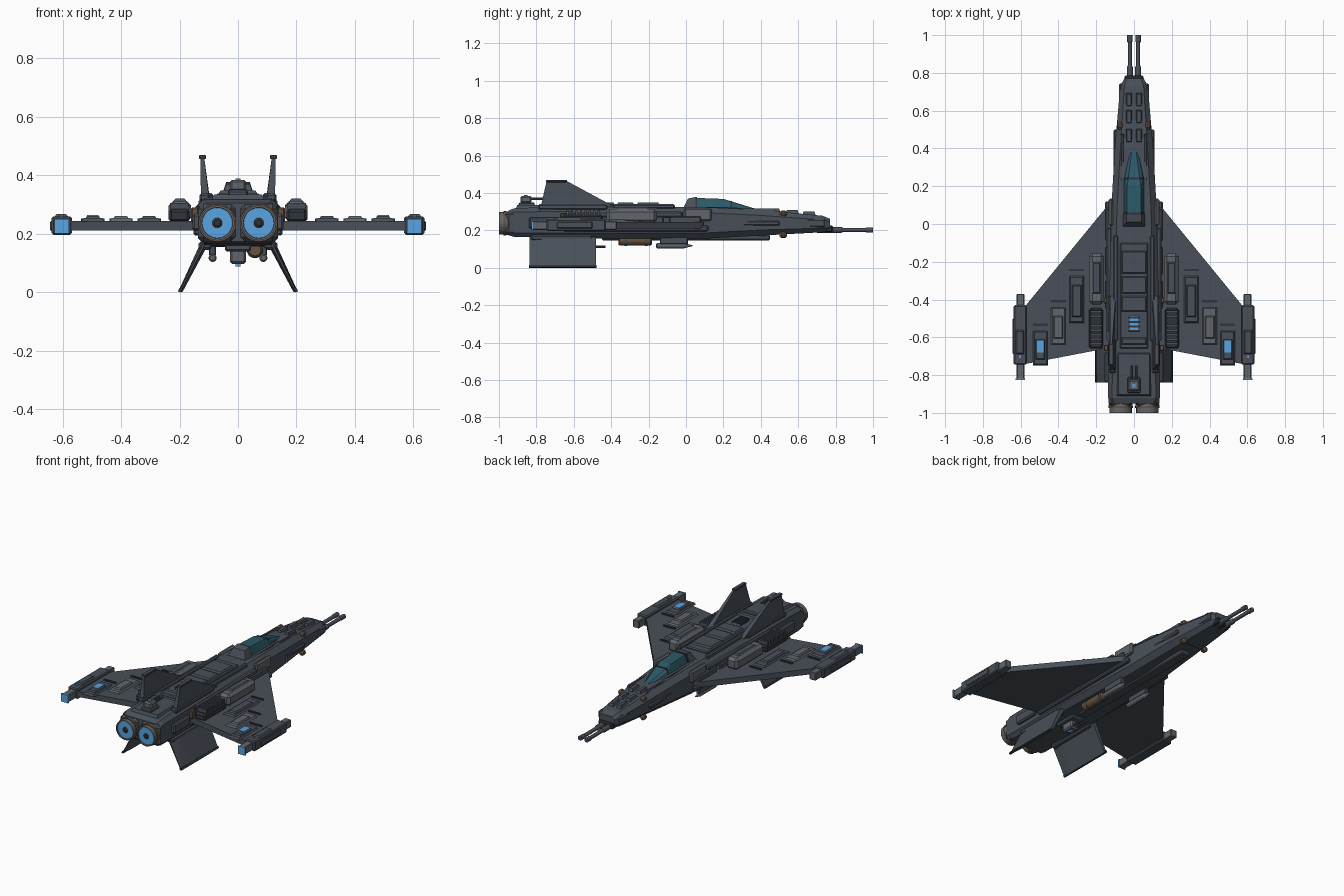
import bpy, bmesh, math
from mathutils import Matrix, Vector

if "Cube" in bpy.data.objects:
    bpy.data.objects.remove(bpy.data.objects["Cube"])


def mat(name, *rgb):
    m = bpy.data.materials.new(name)
    m.diffuse_color = (*rgb, 1)
    m.use_nodes = True
    m.node_tree.nodes["Principled BSDF"].inputs["Base Color"].default_value = m.diffuse_color
    return m


HULL = mat("slate", .067, .08, .1)
LIGHT = mat("light_slate", .12, .13, .145)
DARK = mat("dark_slate", .03, .034, .04)
GLASS = mat("teal_glass", .025, .1, .135)
BLUE = mat("blue_glow", .1, .37, .75)
BRASS = mat("brass", .13, .085, .05)


def finish(name, bm, m, mirror=False, smooth=False):
    bmesh.ops.recalc_face_normals(bm, faces=bm.faces[:])
    me = bpy.data.meshes.new(name)
    bm.to_mesh(me)
    bm.free()
    me.materials.append(m)
    for p in me.polygons:
        p.use_smooth = smooth and len(p.vertices) == 4
    ob = bpy.data.objects.new(name, me)
    bpy.context.collection.objects.link(ob)
    if mirror:
        ob.modifiers.new("mirror", 'MIRROR').use_mirror_merge = False
    return ob


def hull(name, pts, m=HULL, mirror=False, bevel=0):
    """Convex solid around a few points."""
    bm = bmesh.new()
    for p in pts:
        bm.verts.new(p)
    r = bmesh.ops.convex_hull(bm, input=bm.verts[:])
    bmesh.ops.dissolve_limit(bm, angle_limit=.01, verts=bm.verts[:], edges=bm.edges[:])
    if bevel:
        bmesh.ops.bevel(bm, geom=bm.edges[:], offset=bevel, segments=1, affect='EDGES')
    return finish(name, bm, m, mirror)


def box(name, x0, x1, y0, y1, z0, z1, m=HULL, mirror=False, bevel=0):
    return hull(name, [(x, y, z) for x in (x0, x1) for y in (y0, y1) for z in (z0, z1)], m, mirror, bevel)


def panel(name, x0, x1, y0, y1, z0, z1, m=HULL, mirror=True, s=.008):
    """Raised plate with sloping sides."""
    return hull(name, [(x, y, z0) for x in (x0, x1) for y in (y0, y1)] +
                [(x, y, z1) for x in (x0 + s, x1 - s) for y in (y0 + s, y1 - s)], m, mirror)


def lathe(name, x, z, prof, m=HULL, mirror=True, n=20):
    """Profile of (y, radius) turned about an axis along y."""
    bm = bmesh.new()
    rings = [[bm.verts.new((x + r * math.cos(2 * math.pi * i / n), y, z + r * math.sin(2 * math.pi * i / n)))
              for i in range(n)] for y, r in prof]
    for a, b in zip(rings, rings[1:]):
        for i in range(n):
            bm.faces.new((a[i], a[i - 1], b[i - 1], b[i]))
    bm.faces.new(rings[0])
    bm.faces.new(rings[-1])
    ob = finish(name, bm, m, mirror)
    return ob


# fuselage: chamfered sections (y, half width, bottom, top, chamfer)
secs = [(-.95, .125, .175, .305, .02), (-.92, .137, .165, .318, .02), (-.6, .137, .158, .33, .028),
        (.08, .12, .155, .325, .03), (.4, .102, .172, .31, .03), (.73, .073, .19, .278, .022),
        (.77, .052, .2, .262, .015)]
bm = bmesh.new()
rings = []
for y, w, b, t, c in secs:
    half = [(w - c, b), (w, b + c), (w, t - c), (w - c, t)]
    rings.append([bm.verts.new((x, y, z)) for x, z in half + [(-x, z) for x, z in half[::-1]]])
for a, b in zip(rings, rings[1:]):
    for i in range(8):
        bm.faces.new((a[i], a[i - 1], b[i - 1], b[i]))
bm.faces.new(rings[0])
bm.faces.new(rings[-1])
finish("fuselage", bm, HULL)

# twin engines
box("engine_housing", .006, .136, -.965, -.88, .172, .304, HULL, True, .018)
lathe("engine_nozzle", .071, .238, [(-.95, .062), (-.965, .064), (-.975, .06), (-1, .06), (-1, .053), (-.985, .05)], LIGHT)
lathe("nozzle_band", .071, .238, [(-.963, .065), (-.975, .065)], BRASS)
lathe("engine_glow", .071, .238, [(-.994, .054), (-.97, .054)], BLUE)
lathe("engine_hub", .071, .238, [(-.999, .01), (-.994, .017), (-.98, .017)], DARK)

# nose guns
lathe("nose_gun", .022, .202, [(.7, .016), (.83, .016), (.84, .011), (.96, .011), (.965, .014), (1, .014)], HULL, n=12)
box("gun_mount", -.05, .05, .7, .785, .19, .225, DARK, bevel=.006)
box("nose_cheek", .055, .08, .62, .745, .215, .262, HULL, True, .008)

# cockpit
hull("canopy_glass", [(s * x, y, z) for s in (-1, 1) for x, y, z in
                      [(.056, .04, .315), (.058, .24, .31), (.018, .4, .3), (.036, .04, .374),
                       (.036, .2, .368), (.012, .38, .313), (.045, .24, .345)]], GLASS)
hull("canopy_rear_frame", [(s * x, y, z) for s in (-1, 1) for x, y, z in
                           [(.06, -.015, .32), (.06, .05, .32), (.04, .01, .37), (.04, .05, .378)]])
for y in (.05, .235):
    z = .378 if y < .1 else .358
    hull("canopy_bar", [(s * x, y + d, h) for s in (-1, 1) for d in (0, .01)
                        for x, h in ((.061, .31), (.038, z))], DARK)
hull("canopy_sill", [(s * x, y, z) for s in (-1, 1) for z in (.295, .326) for x, y in
                     [(.068, -.02), (.068, .24)]] + [(-.025, .41, .3), (.025, .41, .3)])

# nose panels and sensors
for y in (.43, .53, .62):
    zt = .321 - (y - .4) * .097
    panel("nose_panel", .008, .045, y, y + .075, zt - .025, zt)
panel("nose_side_panel", .05, .075, .3, .48, .29, .317)
for z in (.29, .175):
    lathe("nose_sensor", .075, z, [(.5, .008), (.51, .016), (.53, .016), (.54, .008)], BRASS, n=10)
    box("sensor_strap", -.075, .075, .513, .527, z - .004, z + .008)
box("nose_side_strip", .085, .108, .2, .5, .225, .25, HULL, True, .006)

# wings and wing tip pods
plan = [(.1, .1), (.15, .085), (.22, 0), (.58, -.44), (.58, -.742), (.1, -.65)]
hull("wing", [(x, y, z) for x, y in plan for z in (.211, .245)], HULL, True)
box("wingtip_pod", .568, .637, -.745, -.43, .197, .26, HULL, True, .006)
box("wingtip_core", .58, .622, -.822, -.37, .203, .25, LIGHT, True, .004)
box("wingtip_glow", .578, .627, -.827, -.819, .202, .251, BLUE, True)
panel("wingtip_cover", .58, .628, -.69, -.56, .258, .268)
box("wingtip_side_plate", .63, .642, -.69, -.5, .21, .245, HULL, True, .004)
box("wingtip_marker", .597, .61, -.71, -.697, .258, .265, BLUE, True)

# raised wing panels with forward strips
for x, y0, y1, m in ((.264, -.525, -.275, HULL), (.36, -.64, -.44, LIGHT), (.456, -.75, -.565, HULL)):
    panel("wing_panel", x, x + .08, y0, y1, .243, .254, m)
    panel("wing_panel_cap", x + .012, x + .068, y0 + .03, y1 - .045, .25, .262, m)
    box("wing_strip", x, x + .08, y1 + .025, y1 + .037, .243, .252, DARK, True)
box("wing_lens", .477, .517, -.68, -.615, .26, .265, BLUE, True)

# wing root pods and ribbed vents
box("root_pod", .16, .237, -.425, -.155, .24, .313, LIGHT, True, .016)
panel("root_pod_cap", .175, .222, -.37, -.2, .311, .321)
box("vent_base", .165, .237, -.66, -.445, .24, .285, DARK, True, .01)
for i in range(8):
    y = -.64 + i * .024
    box("vent_rib", .17, .232, y, y + .013, .27, .306, HULL, True)

# side armour along fuselage
box("side_rail", .125, .153, -.66, .12, .195, .225, HULL, True, .007)
box("side_upper_rail", .118, .145, -.62, -.02, .27, .3, HULL, True, .007)
box("shoulder_block", .11, .135, -.01, .135, .25, .32, LIGHT, True, .008)
box("rear_side_box", .125, .156, -.84, -.68, .21, .27, HULL, True, .008)
for y in (-.67, -.42):
    box("rail_clamp", .135, .16, y, y + .03, .24, .29, BRASS, True, .004)
for y0, y1 in ((-.45, -.3), (-.27, -.12), (-.09, .08)):
    box("side_plate", .115, .15, y0, y1, .235, .275, HULL, True, .006)

# spine panels, vent and shoulder rails
box("spine", -.075, .075, -.66, -.1, .32, .338, bevel=.006)
for y0, y1 in ((-.265, -.14), (-.37, -.275), (-.465, -.38), (-.64, -.6)):
    panel("spine_panel", -.068, .068, y0, y1, .335, .348, HULL, False)
box("spine_vent", -.026, .026, -.572, -.485, .33, .346, BLUE)
for i in range(4):
    box("vent_slat", -.03, .03, -.572 + i * .024, -.562 + i * .024, .33, .352, DARK)
box("shoulder_rail", .085, .108, -.62, -.06, .315, .34, HULL, True, .006)
panel("rear_deck", -.09, .09, -.91, -.68, .318, .335, HULL, False)

# tail fins
hull("tail_fin", [(c + s * t, y, z) for s in (-1, 1) for c, t, y, z in
                  [(.112, .015, -.78, .31), (.112, .015, -.38, .325), (.122, .006, -.745, .465),
                   (.122, .006, -.64, .465)]], HULL, True)
box("tail_fin_cap", .109, .134, -.748, -.635, .457, .47, HULL, True, .003)
box("tail_fin_root", .095, .132, -.79, -.42, .31, .34, HULL, True, .008)

# ventral fins
hull("ventral_fin", [(x, y, z) for y in (-.76, -.482) for x, z in
                     [(.102, .165), (.13, .165), (.19, .001), (.203, .006)]] +
     [(x, -.838, z) for x, z in [(.112, .165), (.12, .165), (.196, .002), (.2, .004)]], HULL, True)
hull("ventral_fin_tip", [(x, y, z) for y in (-.84, -.478) for x, z in
                         [(.188, .012), (.2, .016), (.195, 0), (.206, .004)]], DARK, True)
box("ventral_fin_root", .09, .135, -.83, -.5, .145, .175, HULL, True, .008)

# rear dorsal turret and belly turret
lathe("turret_gun", .012, .368, [(-.84, .007), (-.75, .007)], HULL, n=8)
box("turret_base", -.035, .035, -.895, -.81, .325, .35, bevel=.006)
box("turret_head", -.028, .028, -.885, -.825, .345, .385, LIGHT, bevel=.008)
box("turret_light", -.009, .009, -.865, -.847, .38, .389, BLUE)
box("belly_turret", -.028, .028, -.59, -.51, .098, .15, LIGHT, bevel=.008)
box("belly_turret_base", -.045, .045, -.62, -.48, .14, .165, bevel=.006)
box("belly_turret_light", -.009, .009, -.56, -.54, .089, .1, BLUE)
lathe("belly_gun", .012, .113, [(-.52, .007), (-.43, .007)], HULL, n=8)

# belly stores: one canister and a pair of missiles
lathe("belly_canister", .058, .145, [(-.362, .02), (-.355, .026), (-.19, .026), (-.182, .02)], BRASS, False)
for y in (-.33, -.22):
    lathe("canister_band", .058, .145, [(y, .028), (y + .015, .028)], HULL, False)
lathe("missile", .087, .118, [(-.16, .009), (-.155, .014), (-.01, .014), (.035, .002)], LIGHT, n=12)
box("missile_pylon", .075, .099, -.14, .01, .125, .17, HULL, True, .004)
box("keel", -.03, .03, -.45, .45, .147, .175, bevel=.006)
